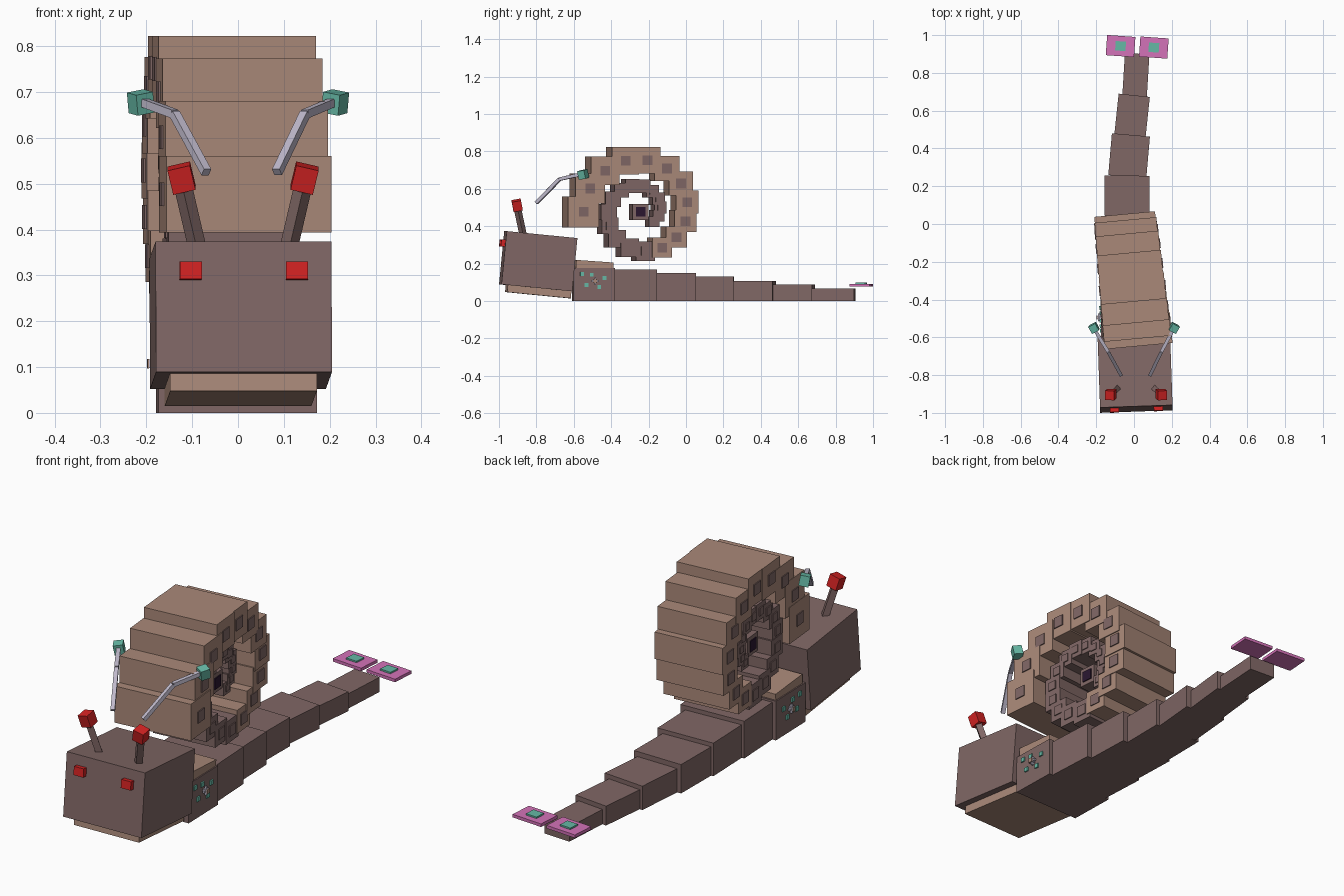
import bpy
import bmesh
import math
from mathutils import Matrix, Vector, Euler

if "Cube" in bpy.data.objects:
    bpy.data.objects.remove(bpy.data.objects["Cube"])


def material(name, rgb):
    lin = [(c / 255 / 12.92) if c < 11 else ((c / 255 + 0.055) / 1.055) ** 2.4 for c in rgb]
    m = bpy.data.materials.new(name)
    m.use_nodes = True
    m.diffuse_color = (*lin, 1)
    m.node_tree.nodes["Principled BSDF"].inputs["Base Color"].default_value = (*lin, 1)
    return m


SKIN = material("brown skin", (128, 103, 101))
TAN = material("tan shell", (170, 137, 121))
RED = material("red eye", (210, 34, 34))
TEAL = material("teal", (102, 184, 165))
METAL = material("pale metal", (192, 186, 204))
PINK = material("pink fin", (212, 114, 184))
CORE = material("dark purple core", (42, 22, 48))


def frame(loc, rot=(0, 0, 0)):
    """Placement matrix from a location and angles in degrees."""
    return Matrix.Translation(loc) @ Euler([math.radians(a) for a in rot]).to_matrix().to_4x4()


def block(loc, size, rot=(0, 0, 0)):
    """Matrix that turns a unit cube into a placed box."""
    return frame(loc, rot) @ Matrix.Diagonal((*size, 1))


def span(lo, hi):
    """Box matrix from two opposite corners."""
    lo, hi = Vector(lo), Vector(hi)
    return block((lo + hi) / 2, hi - lo)


def rod(a, b, t):
    """Square bar between two points."""
    a, b = Vector(a), Vector(b)
    d = b - a
    return (Matrix.Translation((a + b) / 2) @ d.to_track_quat('Z', 'Y').to_matrix().to_4x4()
            @ Matrix.Diagonal((t, t, d.length, 1)))


def part(name, mat, blocks, base=Matrix()):
    """One object made of boxes, placed in a base frame."""
    bm = bmesh.new()
    for m in blocks:
        bmesh.ops.create_cube(bm, size=1, matrix=m)
    me = bpy.data.meshes.new(name)
    bm.to_mesh(me)
    bm.free()
    me.materials.append(mat)
    ob = bpy.data.objects.new(name, me)
    ob.matrix_world = base
    bpy.context.collection.objects.link(ob)
    return ob


# Head with lower lip and front eyes
head = frame((0.006, -0.79, 0.213), (-5.6, 0, 2))
part("head", SKIN, [block((0, 0, 0), (0.384, 0.38, 0.286))], head)
part("lower_lip", TAN, [span((-0.16, -0.155, -0.181), (0.16, 0.187, -0.13))], head)
part("front_eyes", RED, [block((s * 0.116, -0.195, 0.078), (0.048, 0.034, 0.038)) for s in (-1, 1)], head)

# Eye stalks and feelers on both sides
for side, s in (("left", 1), ("right", -1)):
    foot = Vector((0.011 + s * 0.095, -0.868, 0.34))
    tip = Vector((0.011 + s * 0.13, -0.9, 0.49))
    part(side + "_eye_stalk", SKIN, [rod(foot, tip, 0.028)])
    part(side + "_stalk_eye", RED,
         [block((0.011 + s * 0.134, -0.903, 0.512), (0.05, 0.05, 0.055), (11, s * 13, s * 3))])
    knee = (0.004 + s * 0.142, -0.675, 0.652)
    part(side + "_feeler", METAL, [rod((0.008 + s * 0.077, -0.8, 0.525), knee, 0.018),
                                   rod(knee, (s * 0.203, -0.568, 0.676), 0.018)])
    part(side + "_feeler_tip", TEAL,
         [block((s * 0.212, -0.55, 0.677), (0.042, 0.042, 0.046), (8, s * 10, -s * 28))])

# Tapering body: y start, y end, centre x, top z, yaw
segments = [(-0.605, -0.385, -0.003, 0.178, 1.5), (-0.39, -0.163, -0.012, 0.169, 3),
            (-0.168, 0.048, -0.027, 0.15, 2), (0.043, 0.256, -0.037, 0.131, -0.5),
            (0.25, 0.472, -0.026, 0.108, -5), (0.467, 0.682, -0.01, 0.088, -6),
            (0.677, 0.902, 0.01, 0.067, -3.5)]
for i, (y0, y1, x, top, yaw) in enumerate(segments):
    part(f"body_segment_{i + 1}", SKIN,
         [block((x, (y0 + y1) / 2, top / 2), (0.346 - 0.036 * i, y1 - y0, top), (0, 0, yaw))])
part("neck_pad", TAN, [block((-0.003, -0.493, 0.182), (0.335, 0.2, 0.062), (-4, 0, 1.5))])

# Markings on the sides of the neck
neck = frame((-0.003, -0.495, 0), (0, 0, 1.5))
dots = [(-0.065, 0.145), (-0.013, 0.14), (0.055, 0.123), (-0.042, 0.086), (0.027, 0.075)]
part("neck_dots", TEAL, [block((s * 0.175, y, z), (0.009, 0.02, 0.02)) for y, z in dots for s in (-1, 1)], neck)
part("neck_studs", METAL, [block((s * 0.182, 0.005, 0.107), size) for s in (-1, 1)
                           for size in ((0.02, 0.018, 0.018), (0.01, 0.04, 0.009), (0.01, 0.009, 0.04))], neck)
part("neck_stud_caps", TAN, [block((s * 0.193, 0.005, 0.107), (0.004, 0.02, 0.02)) for s in (-1, 1)], neck)

# Tail fins with spots
for side, x, y in (("right", -0.071, 0.942), ("left", 0.105, 0.934)):
    fin = frame((x, y, 0.085), (0, 0, -4))
    part(side + "_tail_fin", PINK, [block((0, 0, 0), (0.15, 0.107, 0.014))], fin)
    part(side + "_fin_spot", TEAL, [block((0, 0, 0.01), (0.055, 0.05, 0.008))], fin)

# Spiral shell: boxes shrinking toward the middle, each with a square plate per side
shell = frame((-0.012, -0.25, 0.477), (0, 0, 5.3))
outer, inner, plates = [], [], []
for i in range(25):
    a = math.radians(180 - 24 * i)
    r = 0.315 - 0.0094 * i
    h = 0.083 * 0.957 ** i
    y, z = r * math.cos(a), r * math.sin(a)
    left, right = 0.18 - 0.004 * i, -0.182 + 0.0016 * i
    (outer if i < 11 else inner).append(span((right, y - h, z - h), (left, y + h, z + h)))
    p = min(0.052, 0.95 * h)
    plates += [block((x, y, z), (0.009, p, p)) for x in (left, right)]
part("outer_shell", TAN, outer, shell)
part("inner_shell", SKIN, inner, shell)
part("shell_plates", SKIN, plates, shell)
part("shell_middle", SKIN, [span((-0.14, -0.043, -0.043), (0.078, 0.043, 0.043))], shell)
part("shell_middle_plates", CORE, [block((x, 0, 0), (0.009, 0.05, 0.05)) for x in (-0.14, 0.078)], shell)
